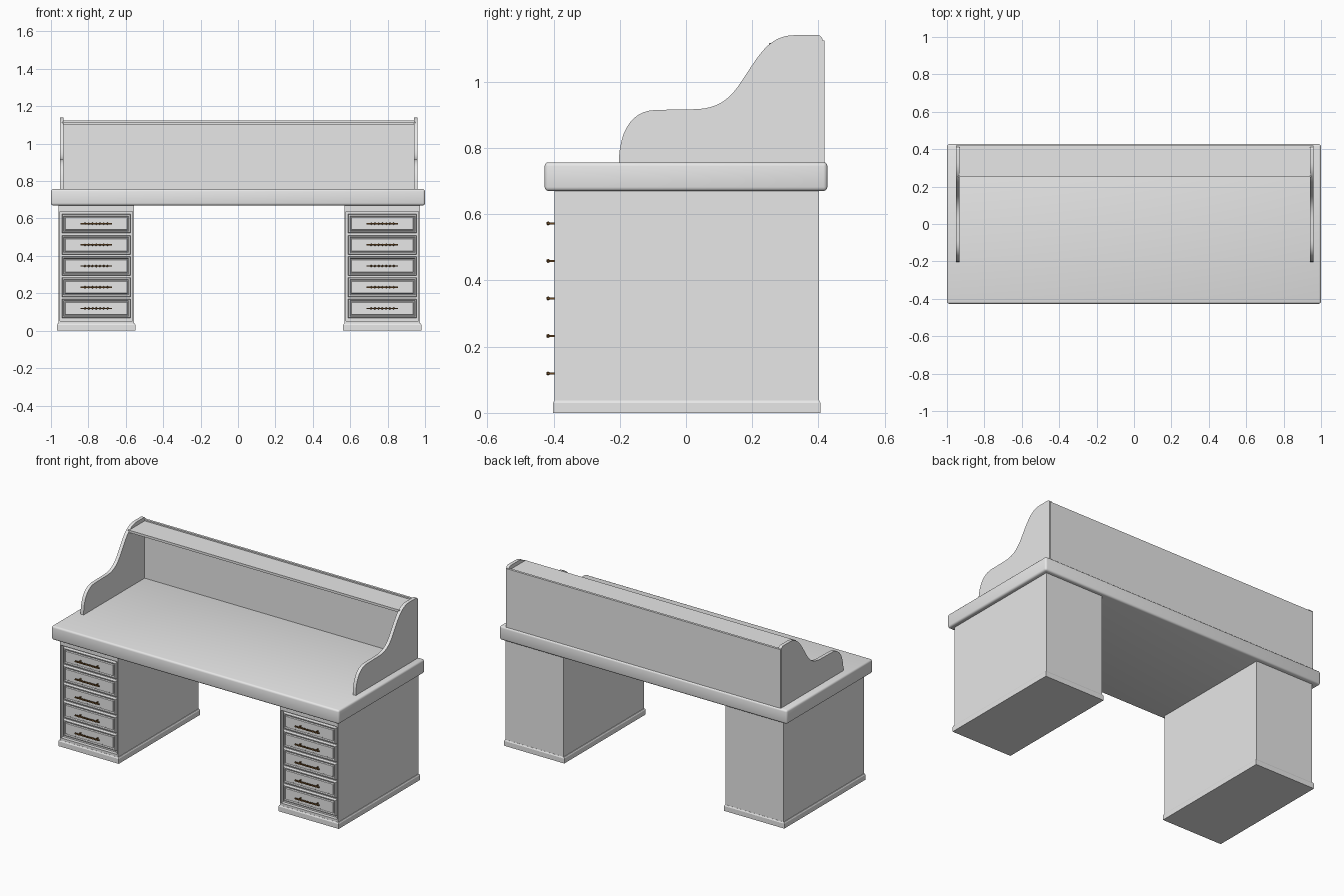
import bpy, bmesh
from mathutils import Vector
from mathutils.geometry import interpolate_bezier

cube = bpy.data.objects.get("Cube")
if cube:
    bpy.data.objects.remove(cube, do_unlink=True)


def material(name, rgb):
    m = bpy.data.materials.new(name)
    m.use_nodes = True
    m.diffuse_color = (*rgb, 1)
    m.node_tree.nodes["Principled BSDF"].inputs["Base Color"].default_value = (*rgb, 1)
    return m


GREY = material("grey paint", (0.8, 0.8, 0.8))
BRONZE = material("dark bronze", (0.16, 0.075, 0.02))


def finish(name, bm, mat, bevel=0, segments=2, smooth=None):
    bmesh.ops.recalc_face_normals(bm, faces=bm.faces)
    mesh = bpy.data.meshes.new(name)
    bm.to_mesh(mesh)
    bm.free()
    mesh.materials.append(mat)
    ob = bpy.data.objects.new(name, mesh)
    bpy.context.collection.objects.link(ob)
    if bevel:
        mod = ob.modifiers.new("rounded edges", 'BEVEL')
        mod.width, mod.segments = bevel, segments
        mod.limit_method = 'ANGLE'
    if smooth is not None:
        bpy.ops.object.select_all(action='DESELECT')
        ob.select_set(True)
        bpy.context.view_layer.objects.active = ob
        if smooth:
            bpy.ops.object.shade_smooth_by_angle(angle=smooth)
        else:
            bpy.ops.object.shade_smooth()
    return ob


def add_box(bm, x, y, z):
    """Add a box spanning three (min, max) ranges."""
    verts = bmesh.ops.create_cube(bm, size=1)["verts"]
    for v in verts:
        v.co = Vector([r[0] if c < 0 else r[1] for c, r in zip(v.co, (x, y, z))])
    return verts


def box(name, x, y, z, **kw):
    bm = bmesh.new()
    add_box(bm, x, y, z)
    return finish(name, bm, GREY, **kw)


def front_face(bm):
    return min(bm.faces, key=lambda f: f.calc_center_median().y)


def stepped_front(bm, steps):
    """Inset the front face repeatedly; positive depth goes inward."""
    face = front_face(bm)
    for width, depth in steps:
        bmesh.ops.inset_region(bm, faces=[face], thickness=width)
        for v in face.verts:
            v.co.y += depth


# Desk top with soft rounded edges
box("desk_top", (-1, 1), (-0.427, 0.427), (0.67, 0.757), bevel=0.012, segments=3, smooth=0)


def pedestal(side, cx):
    half = 0.202
    # Cabinet body with a recessed drawer opening
    bm = bmesh.new()
    add_box(bm, (cx - half, cx + half), (-0.397, 0.401), (0.02, 0.675))
    face = front_face(bm)
    bmesh.ops.inset_region(bm, faces=[face], thickness=0.011)
    for v in face.verts:
        v.co.z = 0.636 if v.co.z > 0.3 else 0.053
    inner = bmesh.ops.extrude_face_region(bm, geom=[face])["geom"]
    for v in inner:
        if isinstance(v, bmesh.types.BMVert):
            v.co.y += 0.022
    bmesh.ops.delete(bm, geom=[face], context='FACES')
    finish(f"{side}_pedestal", bm, GREY)

    # Base moulding with a sloped top
    bm = bmesh.new()
    w, y0, y1 = half + 0.008, -0.402, 0.406
    add_box(bm, (cx - w, cx + w), (y0, y1), (0, 0.03))
    top = max(bm.faces, key=lambda f: f.calc_center_median().z)
    bmesh.ops.inset_region(bm, faces=[top], thickness=0.006, depth=0.008)
    finish(f"{side}_base_moulding", bm, GREY)

    for i in range(5):
        z = 0.119 + i * 0.1133
        # Drawer front with a raised rim and sunken panel
        bm = bmesh.new()
        add_box(bm, (cx - 0.183, cx + 0.183), (-0.388, -0.36), (z - 0.051, z + 0.051))
        stepped_front(bm, [(0.004, -0.006), (0.009, 0), (0.004, 0.008),
                           (0.005, 0), (0.005, -0.006)])
        finish(f"{side}_drawer_{i + 1}", bm, GREY)

        # Beaded pull on two thin posts
        bm = bmesh.new()
        add_box(bm, (cx - 0.084, cx + 0.084), (-0.42, -0.413), (z - 0.0035, z + 0.0035))
        for s in (-1, 1):
            px = cx + s * 0.06
            add_box(bm, (px - 0.003, px + 0.003), (-0.416, -0.38), (z - 0.003, z + 0.003))
        for k in range(7):
            bead = bmesh.ops.create_icosphere(bm, subdivisions=1, radius=0.0065)["verts"]
            bmesh.ops.translate(bm, verts=bead, vec=(cx + (k - 3) * 0.02, -0.4165, z))
        finish(f"{side}_handle_{i + 1}", bm, BRONZE, smooth=0.8)


pedestal("right", -0.758)
pedestal("left", 0.772)

# Curved gallery ends
curves = [((-0.203, 0.75), (-0.203, 0.85), (-0.165, 0.914), (-0.09, 0.915)),
          ((0.02, 0.917), (0.1, 0.917), (0.135, 0.95), (0.17, 1.005)),
          ((0.17, 1.005), (0.22, 1.08), (0.25, 1.141), (0.33, 1.141)),
          ((0.395, 1.141), (0.407, 1.141), (0.413, 1.135), (0.413, 1.12))]
profile = []
for c in curves:
    for p in interpolate_bezier(*[Vector((0, *q)) for q in c], 12):
        if not profile or (p - profile[-1]).length > 1e-4:
            profile.append(p)
profile.append(Vector((0, 0.413, 0.75)))

for side, x in (("right", -0.953), ("left", 0.94)):
    bm = bmesh.new()
    face = bm.faces.new([bm.verts.new(p + Vector((x, 0, 0))) for p in profile])
    solid = bmesh.ops.extrude_face_region(bm, geom=[face])["geom"]
    bmesh.ops.translate(bm, vec=(0.021, 0, 0),
                        verts=[g for g in solid if isinstance(g, bmesh.types.BMVert)])
    finish(f"{side}_gallery_end", bm, GREY, smooth=0.5)

# Gallery back board and upper shelf
box("gallery_back", (-0.951, 0.959), (0.404, 0.419), (0.75, 1.125))
box("gallery_shelf", (-0.94, 0.948), (0.25, 0.41), (1.102, 1.117))
